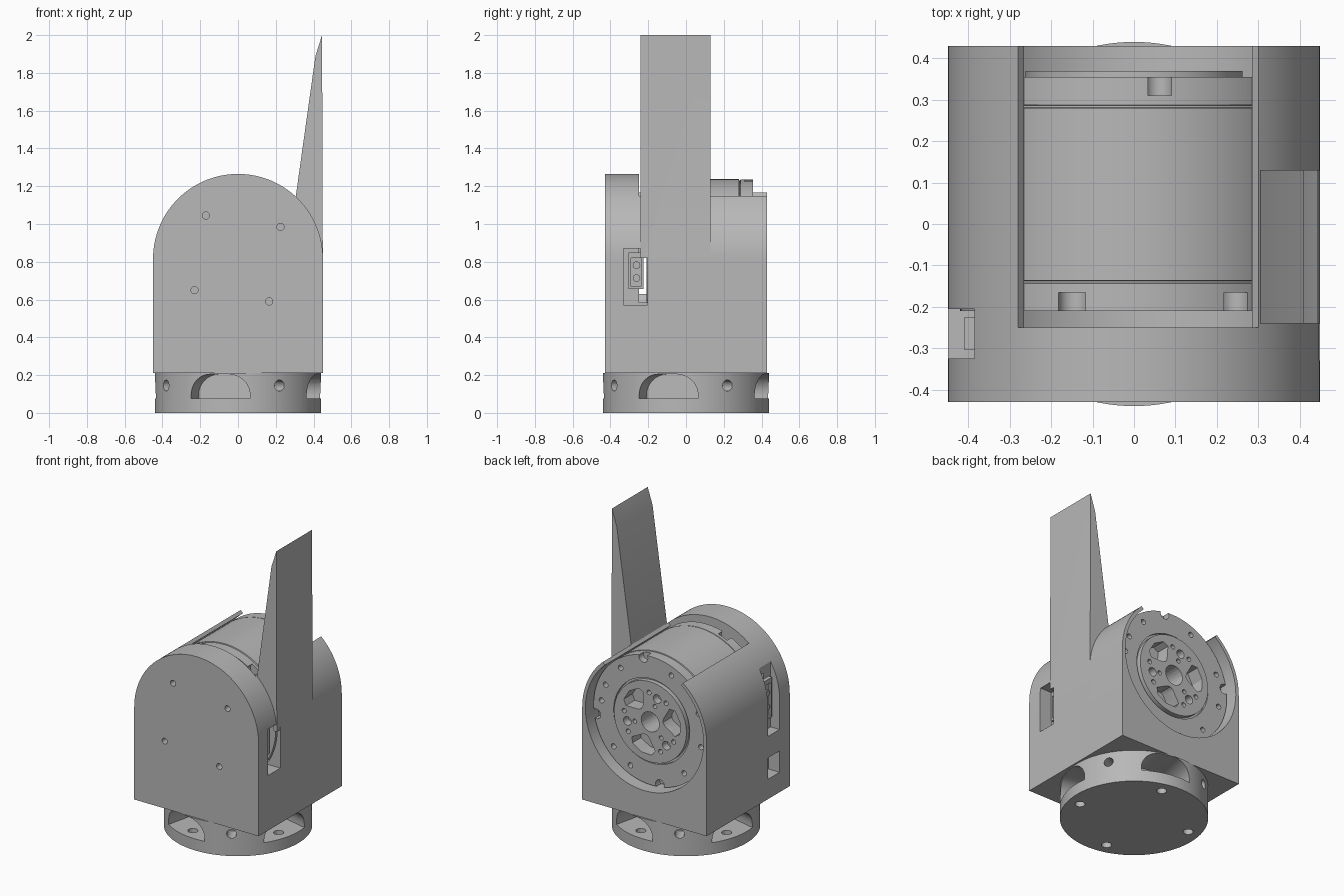
import bpy, bmesh, math
from mathutils import Matrix, Vector

if "Cube" in bpy.data.objects:
    bpy.data.objects.remove(bpy.data.objects["Cube"])

AXIS_Z = 0.815          # height of the motor axis
TAU = math.tau

grey = bpy.data.materials.new("plain_grey")
grey.use_nodes = True
COLOUR = (0.48, 0.48, 0.48, 1)
grey.diffuse_color = COLOUR
grey.node_tree.nodes["Principled BSDF"].inputs["Base Color"].default_value = COLOUR


def make(name, bm):
    bmesh.ops.recalc_face_normals(bm, faces=bm.faces)
    mesh = bpy.data.meshes.new(name)
    bm.to_mesh(mesh)
    bm.free()
    mesh.materials.append(grey)
    obj = bpy.data.objects.new(name, mesh)
    bpy.context.collection.objects.link(obj)
    return obj


def prism(name, pts, a, b, place):
    """Extrude a 2D outline between a and b; place maps (u, v, w) to x, y, z."""
    bm = bmesh.new()
    low, high = ([bm.verts.new(place(u, v, w)) for u, v in pts] for w in (a, b))
    bm.faces.new(low)
    bm.faces.new(high)
    n = len(pts)
    for i in range(n):
        j = (i + 1) % n
        bm.faces.new((low[i], low[j], high[j], high[i]))
    return make(name, bm)


def along_y(u, v, w):
    return (u, w, v)


def along_z(u, v, w):
    return (u, v, w)


def circle(cx, cy, r, n=24):
    return [(cx + r * math.cos(TAU * i / n), cy + r * math.sin(TAU * i / n)) for i in range(n)]


def box(name, x, y, z):
    pts = [(x[0], z[0]), (x[1], z[0]), (x[1], z[1]), (x[0], z[1])]
    return prism(name, pts, y[0], y[1], along_y)


def on_clock(deg, r):
    """Point around the motor axis, degrees from the top towards +x."""
    t = math.radians(deg)
    return r * math.sin(t), AXIS_Z + r * math.cos(t)


def combine(obj, tool, operation="DIFFERENCE"):
    bpy.context.view_layer.objects.active = obj
    mod = obj.modifiers.new("bool", "BOOLEAN")
    mod.operation = operation
    mod.solver = "EXACT"
    mod.object = tool
    bpy.ops.object.modifier_apply(modifier=mod.name)
    bpy.data.objects.remove(tool)


def smooth(obj):
    bpy.ops.object.select_all(action="DESELECT")
    obj.select_set(True)
    bpy.context.view_layer.objects.active = obj
    bpy.ops.object.shade_smooth_by_angle(angle=math.radians(25))


# Housing: arched block
arch = [(0.45 * math.cos(math.pi * i / 64), AXIS_Z + 0.45 * math.sin(math.pi * i / 64))
        for i in range(65)]
housing = prism("housing", arch + [(-0.45, 0.21), (0.45, 0.21)], -0.43, 0.43, along_y)

# Side windows
combine(housing, box("cut", (0.36, 0.6), (-0.33, -0.205), (0.57, 0.87)))
combine(housing, box("cut", (-0.6, -0.385), (-0.325, -0.205), (0.62, 1.2)))
combine(housing, box("cut", (-0.6, -0.37), (-0.325, -0.205), (0.34, 0.48)))

# Tall fin merged with the +x wall
fin = prism("fin", [(0.305, 1.14), (0.41, 1.89), (0.445, 2.0), (0.449, 0.82), (0.40, 0.82)],
            -0.24, 0.13, along_y)
combine(housing, fin, "UNION")

# Motor bore, open top and front screw holes
combine(housing, prism("cut", circle(0, AXIS_Z, 0.427, 128), -0.25, 0.6, along_y))
wedge = [on_clock(-38.5 + 80.5 * i / 24, 0.455) for i in range(25)]
combine(housing, prism("cut", wedge + [(0, AXIS_Z)], -0.25, 0.6, along_y))
for x, z in ((-0.17, 1.045), (0.225, 0.985), (-0.23, 0.65), (0.165, 0.59)):
    combine(housing, prism("cut", circle(x, z, 0.019), -0.5, -0.34, along_y))
smooth(housing)

# Motor: turned profile of (radius, y) with two seams
profile = [(0, -0.21), (0.42, -0.21), (0.42, -0.144), (0.414, -0.142), (0.414, -0.138),
           (0.422, -0.136), (0.422, 0.28), (0.414, 0.282), (0.414, 0.286), (0.42, 0.288),
           (0.42, 0.355), (0.275, 0.355), (0.275, 0.34), (0.262, 0.34), (0.262, 0.37), (0, 0.37)]
bm = bmesh.new()
ring = [bm.verts.new((r, y, AXIS_Z)) for r, y in profile]
edges = [bm.edges.new(pair) for pair in zip(ring, ring[1:])]
bmesh.ops.spin(bm, geom=ring + edges, cent=(0, 0, AXIS_Z), axis=(0, 1, 0), angle=TAU,
               steps=96, use_merge=True)
bmesh.ops.remove_doubles(bm, verts=bm.verts, dist=0.0005)
motor = make("motor", bm)


def drill(deg, r, size, start, end=0.5):
    x, z = on_clock(deg, r)
    combine(motor, prism("cut", circle(x, z, size, 20), start, end, along_y))


# Rim notches and screw holes on the end ring
for k in range(4):
    drill(8.5 + 90 * k, 0.405, 0.032, 0.31)
for deg in (337, 38, 66, 84, 131, 155, 220, 258, 292):
    drill(deg, 0.365, 0.017, 0.31)
for deg in (-21, 36, 126, 216):
    drill(deg, 0.41, 0.036, -0.3, -0.165)

# Rotor face: centre bore, three pockets, bolt circle
drill(0, 0, 0.065, 0.22)
for k in range(3):
    turn = 43 + 120 * k
    outline = [on_clock(turn + d, r) for d, r in (
        (-28, 0.185), (-20, 0.215), (0, 0.222), (20, 0.215), (28, 0.185),
        (24, 0.155), (12, 0.105), (0, 0.095), (-12, 0.105), (-24, 0.155))]
    combine(motor, prism("cut", outline, 0.28, 0.5, along_y))
    drill(turn + 60, 0.17, 0.028, 0.32)
    drill(turn + 40, 0.19, 0.015, 0.33)
    drill(turn + 80, 0.19, 0.015, 0.33)
    drill(turn + 60, 0.115, 0.014, 0.33)
smooth(motor)

# Cable sockets behind the side windows
for side, x, z0, z1 in (("left", 0.36, 0.655, 0.85), ("right", -0.385, 0.70, 0.96)):
    s = math.copysign(1, x)
    socket = box("socket_" + side, sorted((x - s * 0.01, x + s * 0.025)), (-0.305, -0.225), (z0, z1))
    combine(socket, box("cut", sorted((x + s * 0.012, x + s * 0.1)), (-0.292, -0.238),
                        (z0 + 0.015, z1 - 0.03)))
    for k in (0.3, 0.65):
        bm = bmesh.new()
        spot = Vector((x + s * 0.012, -0.262, z0 + k * (z1 - z0)))
        bmesh.ops.create_cone(bm, cap_ends=True, segments=16, radius1=0.02, radius2=0.02,
                              depth=0.025, matrix=Matrix.Translation(spot)
                              @ Matrix.Rotation(math.pi / 2, 4, "Y"))
        smooth(make("pin_" + side, bm))

# Round base with four arched pockets and screw holes
base = prism("base", circle(0, 0, 0.44, 128), 0, 0.21, along_z)
corner = [(0.05 + 0.11 * math.cos(TAU * i / 32), 0.095 + 0.11 * math.sin(TAU * i / 32))
          for i in range(9)]
pocket = [(0.16, 0.075)] + corner + [(-u, v) for u, v in reversed(corner)] + [(-0.16, 0.075)]
for k in range(4):
    t = math.radians(-103 + 90 * k)
    c, s = math.cos(t), math.sin(t)
    combine(base, prism("cut", pocket, 0.23, 0.6,
                        lambda u, v, w: (w * c - u * s, w * s + u * c, v)))
    combine(base, prism("cut", circle(0.36 * c, 0.36 * s, 0.03), -0.1, 0.15, along_z))
    t = math.radians(-60 + 90 * k)
    c, s = math.cos(t), math.sin(t)
    combine(base, prism("cut", circle(0, 0.145, 0.029), 0.34, 0.6,
                        lambda u, v, w: (w * c - u * s, w * s + u * c, v)))
smooth(base)
